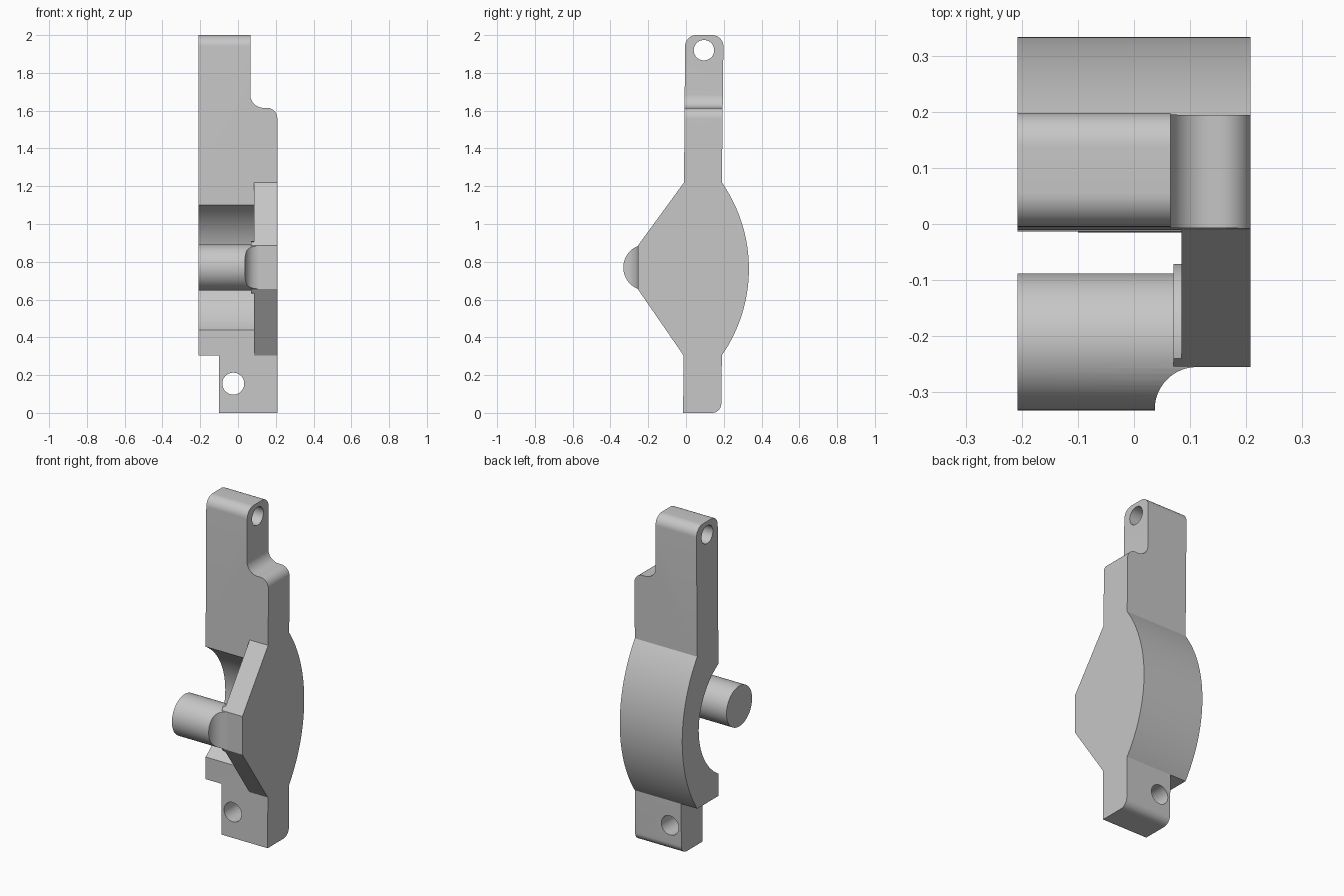
import bpy
import bmesh
from math import sin, cos, radians, asin, degrees

cube = bpy.data.objects.get("Cube")
if cube:
    bpy.data.objects.remove(cube, do_unlink=True)

metal = bpy.data.materials.new("plain grey metal")
metal.use_nodes = True
GREY = (0.57, 0.57, 0.57, 1)
metal.diffuse_color = GREY
metal.node_tree.nodes["Principled BSDF"].inputs["Base Color"].default_value = GREY


def arc(cx, cy, r, start, end, steps=12):
    """Points on a circular arc, angles in degrees."""
    angles = [radians(start + (end - start) * i / steps) for i in range(steps + 1)]
    return [(cx + r * cos(a), cy + r * sin(a)) for a in angles]


def circle(cx, cy, r, steps=64):
    return arc(cx, cy, r, 0, 360, steps)[:-1]


def prism(name, outline, axis, low, high):
    """Extrude an outline along x (yz points), y (xz points) or z (xy points)."""
    place = {"x": lambda p, t: (t, p[0], p[1]),
             "y": lambda p, t: (p[0], t, p[1]),
             "z": lambda p, t: (p[0], p[1], t)}[axis]
    bm = bmesh.new()
    bottom = [bm.verts.new(place(p, low)) for p in outline]
    top = [bm.verts.new(place(p, high)) for p in outline]
    bm.faces.new(bottom)
    bm.faces.new(top)
    n = len(outline)
    for i in range(n):
        j = (i + 1) % n
        bm.faces.new((bottom[i], bottom[j], top[j], top[i]))
    bmesh.ops.recalc_face_normals(bm, faces=bm.faces)
    mesh = bpy.data.meshes.new(name)
    bm.to_mesh(mesh)
    bm.free()
    mesh.materials.append(metal)
    obj = bpy.data.objects.new(name, mesh)
    bpy.context.scene.collection.objects.link(obj)
    return obj


def carve(obj, cutter, operation="DIFFERENCE"):
    """Apply one boolean and discard its cutter."""
    mod = obj.modifiers.new("cut", "BOOLEAN")
    mod.operation = operation
    mod.solver = "EXACT"
    mod.object = cutter
    bpy.context.view_layer.update()
    graph = bpy.context.evaluated_depsgraph_get()
    result = bpy.data.meshes.new_from_object(obj.evaluated_get(graph))
    obj.modifiers.clear()
    obj.data = result
    bpy.data.objects.remove(cutter, do_unlink=True)


def finish(obj):
    for face in obj.data.polygons:
        face.use_smooth = True
    obj.data.set_sharp_from_angle(angle=radians(25))


SIDE = 0.208           # half width
INNER = 0.085          # inner face of the front web
MID = 0.77             # height of the shaft axis
SHAFT_Y = -0.21
LOW, HIGH = 0.305, 1.22

# Side profile: front web, rounded ends and bowed back
bow_r = 0.803
half = degrees(asin((HIGH - LOW) / 2 / bow_r))
web = [(-0.0105, HIGH), (-0.255, 0.885), (-0.255, 0.655), (-0.0135, LOW)]
side_profile = (web + [(-0.015, 0)]
                + arc(0.137, 0.05, 0.05, -90, 0)
                + arc(0.333 - bow_r, (LOW + HIGH) / 2, bow_r, -half, half, 48)
                + arc(0.138, 1.94, 0.06, 0, 90)
                + arc(0.055, 1.94, 0.06, 90, 180))
body = prism("bracket_body", side_profile, "x", -SIDE, SIDE)

# Front outline: stepped foot and filleted upper shoulder
front_outline = ([(-0.3, LOW), (-0.1, LOW), (-0.1, -0.1), (SIDE + 0.1, -0.1),
                  (SIDE + 0.1, 1.5), (SIDE, 1.5)]
                 + arc(SIDE - 0.055, 1.56, 0.055, 0, 90)
                 + arc(0.135, 1.685, 0.07, 270, 180)
                 + [(0.065, 2.1), (-0.3, 2.1)])
carve(body, prism("outline_cutter", front_outline, "y", -1, 1), "INTERSECT")

# Clear the front beside the web, then scoop around the shaft
clearance = [web[0], web[3], (-0.6, LOW), (-0.6, HIGH)]
carve(body, prism("clearance_cutter", clearance, "x", -0.3, INNER))
carve(body, prism("scoop_cutter", circle(SHAFT_Y, MID, 0.386, 96), "x", -0.3, INNER))

# Pivot hole at the top and bolt hole in the foot
carve(body, prism("pivot_cutter", circle(0.095, 1.92, 0.054, 48), "x", -0.5, 0.5))
carve(body, prism("bolt_cutter", circle(-0.025, 0.155, 0.058, 48), "y", -0.5, 0.5))
finish(body)

# Shaft with its front relieved by a fillet down to the web
shaft = prism("shaft", circle(SHAFT_Y, MID, 0.122), "x", -SIDE, 0.11)
relief = ([(0.037, -0.5), (0.037, -0.4)] + arc(0.112, -0.33, 0.075, 180, 90, 16)
          + [(0.3, -0.255), (0.3, -0.5)])
carve(shaft, prism("relief_cutter", relief, "z", 0.4, 1.2))
finish(shaft)

# Thin collar at the shaft root, trimmed to the web outline
collar = prism("shaft_collar", circle(SHAFT_Y, MID, 0.139), "x", 0.07, 0.1)
carve(collar, prism("collar_trim", web, "x", 0, 0.2), "INTERSECT")
finish(collar)
